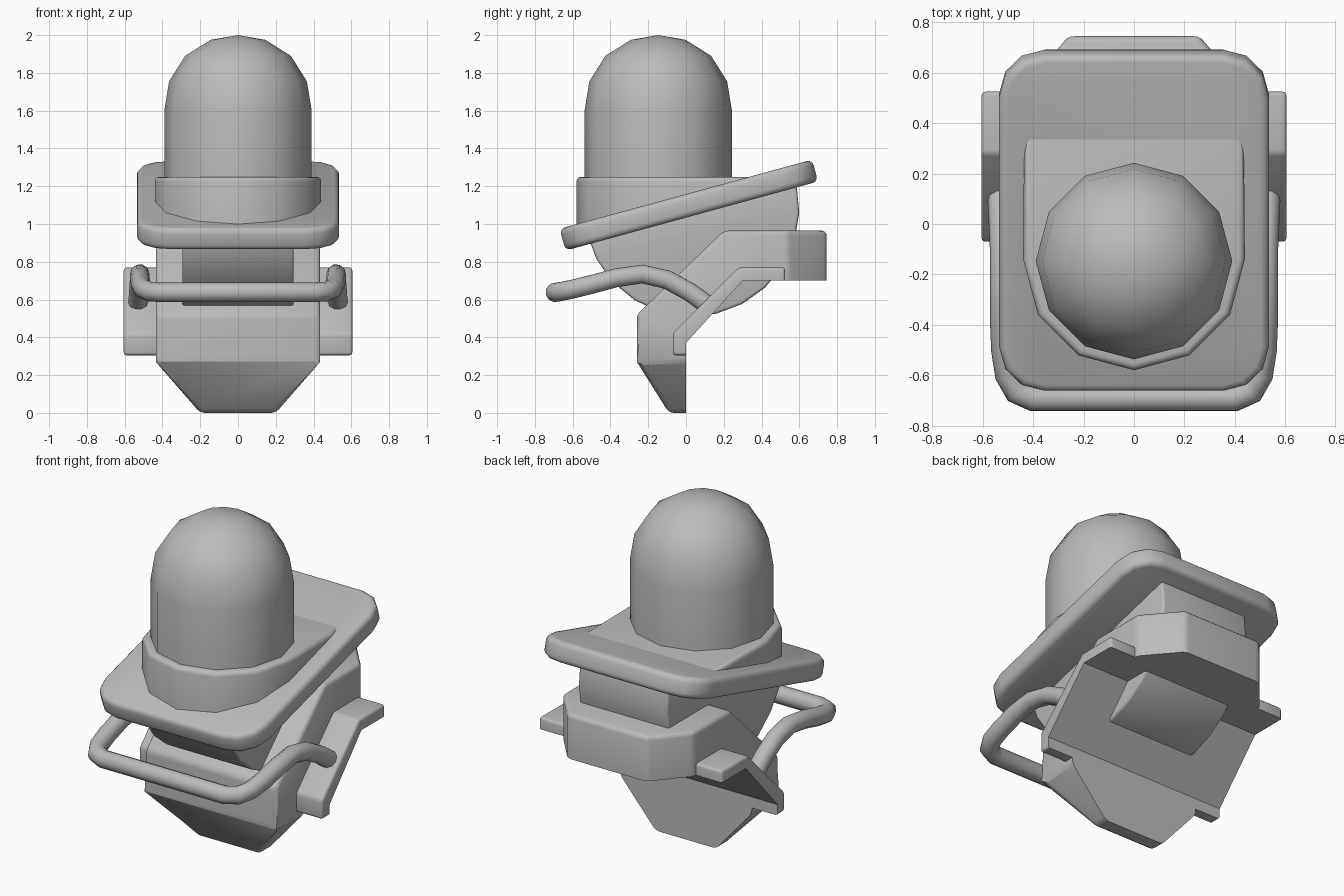
import bpy, bmesh
from math import sin, cos, tan, pi, radians
from mathutils import Matrix, Vector

if "Cube" in bpy.data.objects:
    bpy.data.objects.remove(bpy.data.objects["Cube"])

grey = bpy.data.materials.new("plain grey")
grey.use_nodes = True
grey.diffuse_color = (0.5, 0.5, 0.5, 1)
grey.node_tree.nodes["Principled BSDF"].inputs["Base Color"].default_value = (0.5, 0.5, 0.5, 1)

TILT = radians(15.3)
PLATE = Vector((0, 0.015, 1.1))


def finish(name, bm):
    """Turn a bmesh into a smooth-shaded object with sharp corners kept."""
    bmesh.ops.recalc_face_normals(bm, faces=bm.faces)
    mesh = bpy.data.meshes.new(name)
    bm.to_mesh(mesh)
    bm.free()
    mesh.shade_smooth()
    mesh.set_sharp_from_angle(angle=radians(40))
    mesh.materials.append(grey)
    obj = bpy.data.objects.new(name, mesh)
    bpy.context.collection.objects.link(obj)
    return obj


def extrude(points, offset):
    """Closed prism from an outline and an extrusion vector."""
    bm = bmesh.new()
    face = bm.faces.new([bm.verts.new(p) for p in points])
    new = bmesh.ops.extrude_face_region(bm, geom=[face], use_keep_orig=True)["geom"]
    bmesh.ops.translate(bm, vec=offset, verts=[v for v in new if isinstance(v, bmesh.types.BMVert)])
    bmesh.ops.recalc_face_normals(bm, faces=bm.faces)
    return bm


def side_prism(profile, x0, x1):
    return extrude([(x0, y, z) for y, z in profile], (x1 - x0, 0, 0))


def bevel(bm, width, keep=lambda e: True, angle=25, segments=3):
    edges = [e for e in bm.edges if e.calc_face_angle(0) > radians(angle) and keep(e)]
    bmesh.ops.bevel(bm, geom=edges, offset=width, segments=segments, profile=0.5,
                    affect="EDGES", clamp_overlap=True)


def on_back(v):
    return (abs(v.co.y) < 0.002 and v.co.z < 0.38) or (abs(v.co.z - 0.7) < 0.002 and v.co.y > 0.28)


def not_back(e):
    return not all(on_back(v) for v in e.verts)


# Dome: twelve-sided, rounded at the top
bm = bmesh.new()
rings = [(0.39, 1.2), (0.39, 1.6), (0.365, 1.755), (0.28, 1.89), (0.145, 1.975), (0, 2)]
line = [bm.verts.new((r, -0.147, z)) for r, z in rings]
edges = [bm.edges.new(pair) for pair in zip(line, line[1:])]
bmesh.ops.spin(bm, geom=line + edges, cent=(0, -0.147, 0), axis=(0, 0, 1), angle=2 * pi, steps=12)
bmesh.ops.remove_doubles(bm, verts=bm.verts, dist=0.001)
finish("dome", bm)

# Collar: round front, straight sides, underside following the tilted plate
outline = [(0.44 * cos(a), -0.14 + 0.44 * sin(a)) for a in [pi + i * pi / 6 for i in range(7)]]
outline += [(0.435, 0.45), (-0.435, 0.45)]
bm = extrude([(x, y, 1.25) for x, y in outline], (0, 0, -0.2))
for v in bm.verts:
    if v.co.z < 1.2:
        v.co.z = PLATE.z + (v.co.y - PLATE.y) * tan(TILT)
bevel(bm, 0.025, lambda e: all(v.co.z > 1.24 for v in e.verts))
finish("collar", bm)

# Tilted plate with rounded corners
outline = []
for k, (sx, sy) in enumerate([(1, 1), (-1, 1), (-1, -1), (1, -1)]):
    for i in range(4):
        a = k * pi / 2 + i * pi / 6
        outline.append((sx * 0.355 + 0.18 * cos(a), sy * 0.513 + 0.18 * sin(a), -0.06))
bm = extrude(outline, (0, 0, 0.12))
bevel(bm, 0.03, angle=60)
bm.transform(Matrix.Translation(PLATE) @ Matrix.Rotation(TILT, 4, "X"))
finish("tilted_plate", bm)

# Drum-shaped body under the plate
arc = [radians(193 + i * 15) for i in range(13)]
bm = side_prism([(0.03 + 0.57 * cos(a), 1.08 + 0.57 * sin(a)) for a in arc], -0.295, 0.295)
bevel(bm, 0.015, angle=60)
finish("body", bm)

# Bent bracket with tapered lower and rear ends
profile = [(0, 0), (-0.09, 0), (-0.26, 0.27), (-0.26, 0.52), (0.2, 0.965),
           (0.745, 0.965), (0.745, 0.7), (0.3, 0.7), (0, 0.37)]
bm = side_prism(profile, -0.435, 0.435)
for s in (1, -1):
    for point, normal in (((s * 0.435, 0, 0.27), (s * 0.27, 0, -0.235)),
                          ((s * 0.435, 0.54, 0), (s * 0.205, 0.175, 0))):
        cut = bmesh.ops.bisect_plane(bm, geom=bm.verts[:] + bm.edges[:] + bm.faces[:],
                                     plane_co=point, plane_no=normal, clear_outer=True)
        rim = [e for e in cut["geom_cut"] if isinstance(e, bmesh.types.BMEdge)]
        bmesh.ops.edgeloop_fill(bm, edges=rim)
bmesh.ops.recalc_face_normals(bm, faces=bm.faces)
bevel(bm, 0.025, not_back)
finish("bracket", bm)

# Bent side wings
profile = [(0, 0.305), (-0.07, 0.305), (-0.07, 0.42), (0.28, 0.77), (0.525, 0.77),
           (0.525, 0.7), (0.3, 0.7), (0, 0.37)]
for s, side in ((1, "left"), (-1, "right")):
    bm = side_prism(profile, s * 0.4, s * 0.605)
    bevel(bm, 0.016, not_back)
    finish(side + "_wing", bm)

# Bent tube handle across the front
half = [(0.53, 0.13, 0.56), (0.525, 0.02, 0.64), (0.52, -0.1, 0.705), (0.52, -0.23, 0.735),
        (0.52, -0.37, 0.715), (0.515, -0.5, 0.68), (0.5, -0.6, 0.655), (0.465, -0.665, 0.642),
        (0.4, -0.693, 0.638)]
path = half + [(-x, y, z) for x, y, z in reversed(half)]
curve = bpy.data.curves.new("handle", "CURVE")
curve.dimensions = "3D"
curve.bevel_depth = 0.052
curve.bevel_resolution = 3
curve.use_fill_caps = True
spline = curve.splines.new("POLY")
spline.points.add(len(path) - 1)
for point, co in zip(spline.points, path):
    point.co = (*co, 1)
spline.use_smooth = True
curve.materials.append(grey)
bpy.context.collection.objects.link(bpy.data.objects.new("handle", curve))
